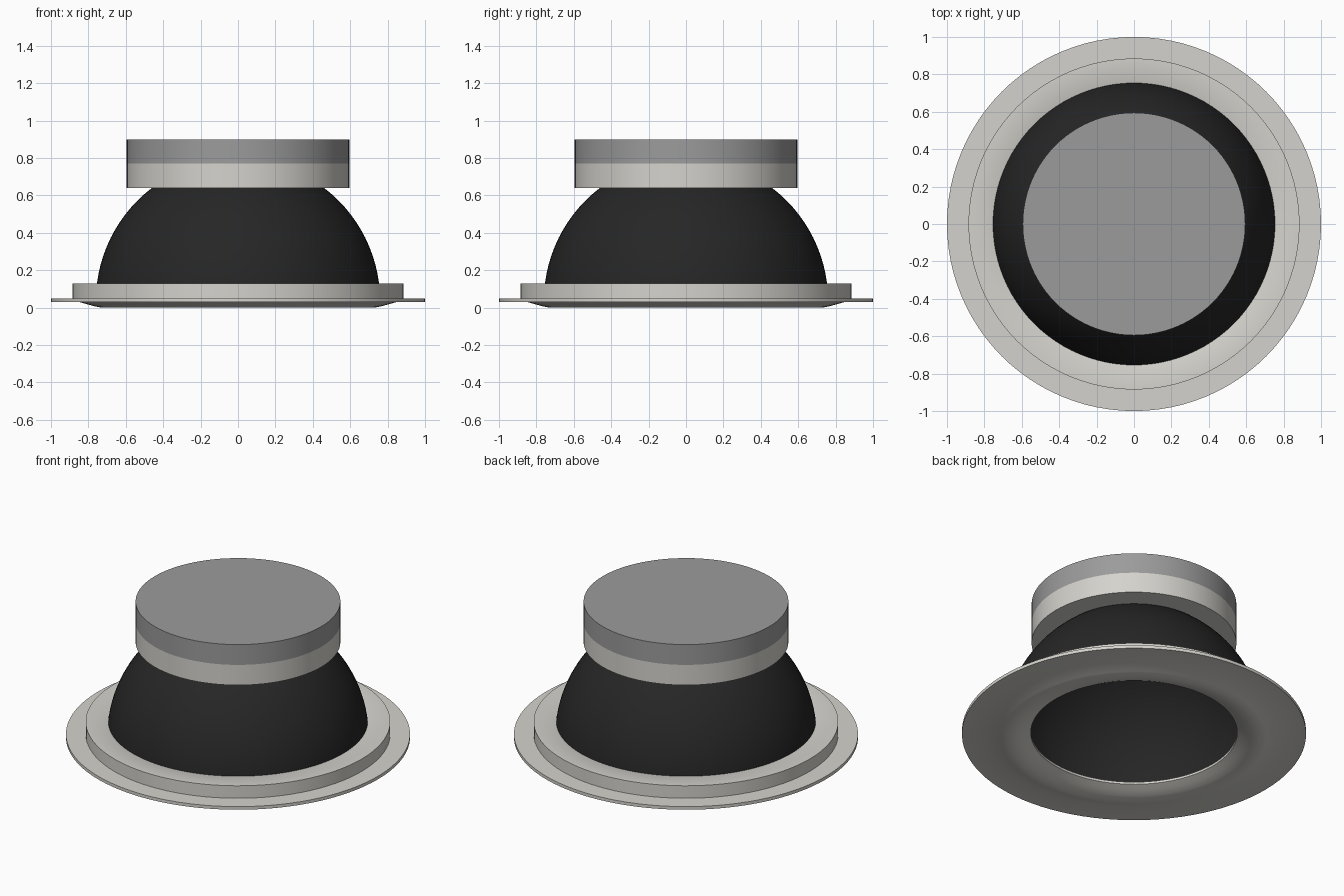
import bpy
import bmesh
import math

cube = bpy.data.objects.get("Cube")
if cube:
    bpy.data.objects.remove(cube, do_unlink=True)

SEGMENTS = 96


def make_material(name, rgb):
    mat = bpy.data.materials.new(name)
    mat.use_nodes = True
    color = (*rgb, 1.0)
    mat.diffuse_color = color
    mat.node_tree.nodes["Principled BSDF"].inputs["Base Color"].default_value = color
    return mat


def lathe(name, profile, mat, closed=False):
    """Spin an (r, z) profile around the z axis."""
    bm = bmesh.new()
    verts = [bm.verts.new((r, 0, z)) for r, z in profile]
    edges = [bm.edges.new(pair) for pair in zip(verts, verts[1:])]
    if closed:
        edges.append(bm.edges.new((verts[-1], verts[0])))
    bmesh.ops.spin(bm, geom=verts + edges, cent=(0, 0, 0), axis=(0, 0, 1),
                   angle=math.tau, steps=SEGMENTS, use_duplicate=False)
    bmesh.ops.remove_doubles(bm, verts=bm.verts, dist=0.0001)
    bmesh.ops.recalc_face_normals(bm, faces=bm.faces)
    mesh = bpy.data.meshes.new(name)
    bm.to_mesh(mesh)
    bm.free()
    mesh.materials.append(mat)
    obj = bpy.data.objects.new(name, mesh)
    bpy.context.collection.objects.link(obj)
    bpy.ops.object.select_all(action="DESELECT")
    obj.select_set(True)
    bpy.context.view_layer.objects.active = obj
    bpy.ops.object.shade_smooth_by_angle(angle=math.radians(30))
    return obj


def arc(radius, center_z, steps=24):
    """Quarter circle from the rim up to the pole."""
    angles = [math.pi / 2 * i / steps for i in range(steps + 1)]
    return [(radius * math.cos(a), center_z + radius * math.sin(a)) for a in angles]


light = make_material("warm light grey", (0.66, 0.65, 0.61))
grey = make_material("mid grey", (0.33, 0.33, 0.33))
black = make_material("soft black", (0.019, 0.019, 0.019))

# Trim ring: thin flange, raised collar and rounded lip around the opening
lathe("trim_ring", [
    (0.60, 0.04), (0.64, 0.022), (0.68, 0.008), (0.73, 0.0), (0.77, 0.008),
    (0.85, 0.03), (1.0, 0.03), (1.0, 0.05), (0.885, 0.05), (0.885, 0.13),
    (0.74, 0.13), (0.60, 0.055)], light, closed=True)

# Hollow dome, open at the bottom
lathe("dome_shell", arc(0.76, 0.035) + arc(0.75, 0.035)[::-1], black, closed=True)

# Two-tone cap seated over the top of the dome
lathe("cap_lower_band", [(0.0, 0.64), (0.595, 0.64), (0.595, 0.77), (0.0, 0.77)], light)
lathe("cap_upper_band", [(0.0, 0.77), (0.595, 0.77), (0.595, 0.90), (0.0, 0.90)], grey)
